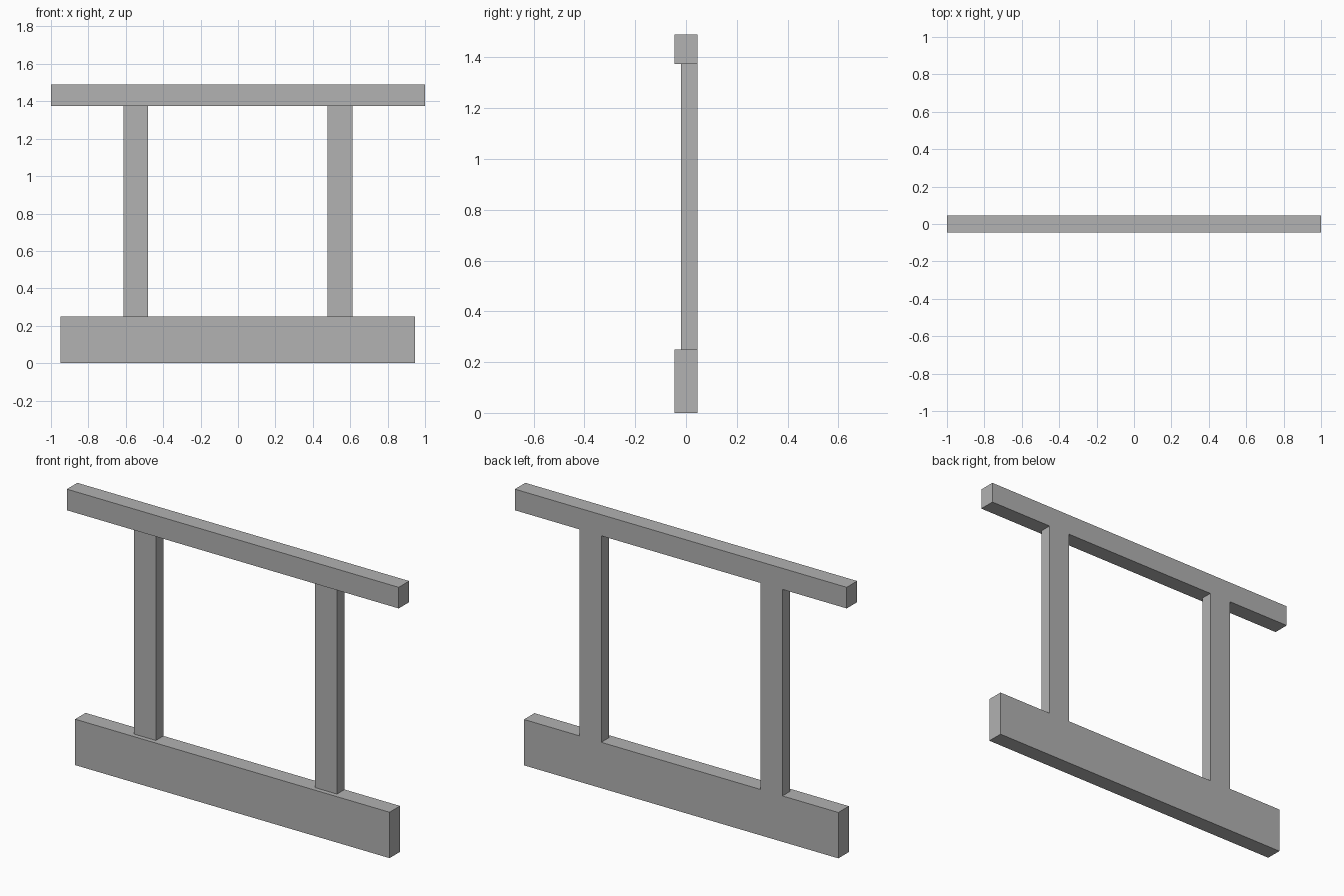
import bpy

cube = bpy.data.objects.get("Cube")
if cube:
    bpy.data.objects.remove(cube, do_unlink=True)

# Single flat grey
grey = bpy.data.materials.new("plain_grey")
grey.use_nodes = True
colour = (0.445, 0.445, 0.445, 1)
grey.diffuse_color = colour
grey.node_tree.nodes["Principled BSDF"].inputs["Base Color"].default_value = colour


def box(name, x, y, z):
    """Box spanning the (low, high) pair given for each axis."""
    spans = (x, y, z)
    bpy.ops.mesh.primitive_cube_add(size=1, location=[(a + b) / 2 for a, b in spans])
    obj = bpy.context.object
    obj.name = name
    obj.scale = [b - a for a, b in spans]
    bpy.ops.object.transform_apply(location=False, rotation=False, scale=True)
    obj.data.materials.append(grey)
    return obj


depth = (-0.045, 0.045)
base_top, rail_bottom = 0.25, 1.375

# Horizontal beams
box("base_beam", (-0.95, 0.945), depth, (0, base_top))
box("top_rail", (-1, 1), depth, (rail_bottom, 1.49))

# Thinner posts, flush with the back of the beams
for name, x in (("right_post", -0.547), ("left_post", 0.545)):
    box(name, (x - 0.066, x + 0.066), (-0.02, depth[1]), (base_top, rail_bottom))
